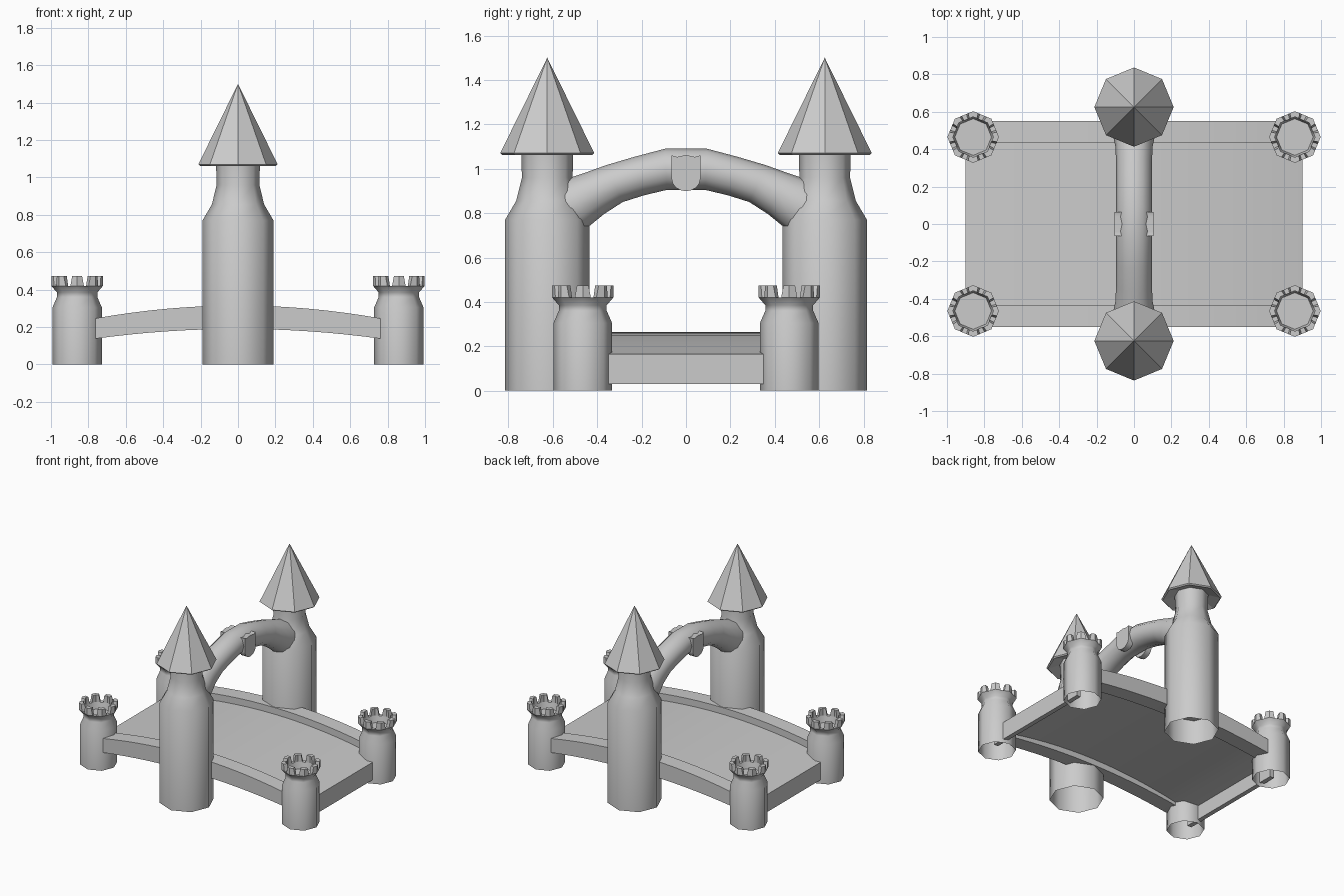
import bpy, bmesh
from math import sin, cos, pi, radians

if "Cube" in bpy.data.objects:
    bpy.data.objects.remove(bpy.data.objects["Cube"])


def make(name, verts, faces, smooth=None):
    me = bpy.data.meshes.new(name)
    me.from_pydata(verts, [], faces)
    bm = bmesh.new()
    bm.from_mesh(me)
    bmesh.ops.remove_doubles(bm, verts=bm.verts, dist=1e-5)
    bmesh.ops.recalc_face_normals(bm, faces=bm.faces)
    bm.to_mesh(me)
    bm.free()
    ob = bpy.data.objects.new(name, me)
    bpy.context.collection.objects.link(ob)
    if smooth:
        bpy.ops.object.select_all(action='DESELECT')
        ob.select_set(True)
        bpy.context.view_layer.objects.active = ob
        bpy.ops.object.shade_smooth_by_angle(angle=radians(smooth))
    return ob


def loft(rings):
    """Join equal closed rings of points with quads."""
    n = len(rings[0])
    verts = [p for r in rings for p in r]
    faces = [(i * n + j, i * n + (j + 1) % n, (i + 1) * n + (j + 1) % n, (i + 1) * n + j)
             for i in range(len(rings) - 1) for j in range(n)]
    return verts, faces


def lathe(name, profile, x, y, smooth=None, n=8):
    rings = [[(x + r * cos(2 * pi * k / n), y + r * sin(2 * pi * k / n), z)
              for k in range(n)] for r, z in profile]
    return make(name, *loft(rings), smooth)


def extrude(name, outline, axis, a, b, smooth=None):
    """Prism of a 2D outline along x or y."""
    def put(p, t):
        return (p[0], t, p[1]) if axis == 'y' else (t, p[0], p[1])
    verts, faces = loft([[put(p, t) for p in outline] for t in (a, b)])
    n = len(outline)
    faces += [tuple(range(n)), tuple(range(n, 2 * n))]
    return make(name, verts, faces, smooth)


# Main towers and pointed roofs
for s in (-1, 1):
    lathe("main_tower", [(.19, 0), (.19, .77), (.14, .855), (.114, .96), (.118, 1.09)], 0, .625 * s, 52)
    lathe("tower_roof", [(.118, 1.09), (.203, 1.062), (.212, 1.07), (0, 1.5)], 0, .625 * s)

# Corner turrets with a merlon wrapped round each corner
for sx in (-1, 1):
    for sy in (-1, 1):
        cx, cy = .86 * sx, .465 * sy
        lathe("corner_turret", [(.132, 0), (.132, .305), (.108, .36), (.108, .385), (.138, .42),
                                (.108, .42), (.098, .37), (0, .37)], cx, cy, 52)
        verts, faces = [], []
        for k in range(8):
            def pt(r, f, z):
                a, b = pi / 4 * k, pi / 4 * (k + (1 if f > 0 else -1))
                t = abs(f)
                return (cx + r * (cos(a) * (1 - t) + cos(b) * t),
                        cy + r * (sin(a) * (1 - t) + sin(b) * t), z)
            rings = [[pt(.138, -f, z), pt(.138, 0, z), pt(.138, f, z),
                      pt(.108, f, z), pt(.108, 0, z), pt(.108, -f, z)]
                     for f, z in ((.37, .42), (.27, .473))]
            v, fs = loft(rings)
            fs += [(6, 7, 10, 11), (7, 8, 9, 10)]
            o = len(verts)
            verts += v
            faces += [tuple(i + o for i in f) for f in fs]
        make("turret_merlons", verts, faces)


def bow(half, mid, end, n=16):
    xs = [-half + 2 * half * i / n for i in range(n + 1)]
    return [(x, mid + (end - mid) * (x / half) ** 2) for x in xs]


# Bowed deck with downturned ends
deck = [(-.9, .03)] + bow(.9, .264, .165) + [(.9, .03), (.865, .03)]
deck += bow(.865, .236, .14)[::-1] + [(-.865, .03)]
extrude("deck", deck, 'y', -.45, .45, 30)

# Bowed side rails
rail = bow(.77, .315, .245) + bow(.77, .19, .137)[::-1]
for s in (-1, 1):
    extrude("side_rail", rail, 'y', .432 * s, .55 * s, 30)

# Overhead arch: each station has top (y, z), bottom (y, z), half width
half = [((.095, 1.09), (.085, .905), .095), ((.235, 1.053), (.19, .88), .095),
        ((.36, 1.016), (.285, .85), .095), ((.46, .98), (.37, .795), .1),
        ((.535, .955), (.44, .738), .115), ((.6, .93), (.54, .66), .115)]
rings = []
for s, seq in ((-1, half[::-1]), (1, half)):
    for top, bot, w in seq:
        ring = []
        for k in range(12):
            a = 2 * pi * k / 12
            t = (1 + cos(a)) / 2
            ring.append((w * sin(a), s * (bot[0] + (top[0] - bot[0]) * t),
                         bot[1] + (top[1] - bot[1]) * t))
        rings.append(ring)
make("overhead_arch", *loft(rings), 50)

# Shields on both faces of the arch
shield = [(-.065, 1.06), (-.04, 1.053), (0, 1.062), (.04, 1.053), (.065, 1.06)]
shield += [(.065 * cos(a), .955 - .056 * sin(a)) for a in [pi * i / 8 for i in range(9)]]
for s in (-1, 1):
    extrude("shield", shield, 'x', .06 * s, .105 * s, 35)
